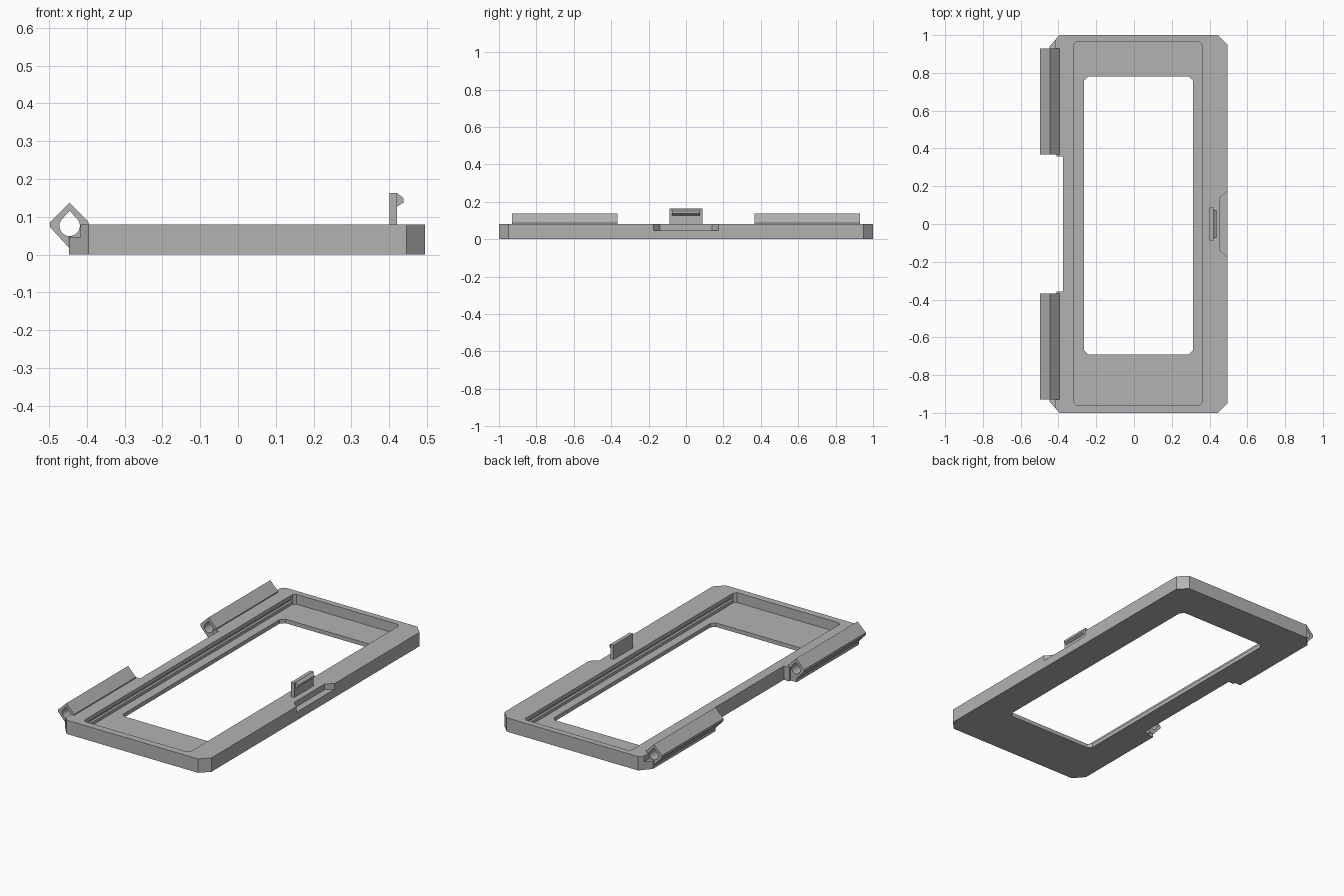
import bpy, bmesh, math

cube = bpy.data.objects.get("Cube")
if cube:
    bpy.data.objects.remove(cube, do_unlink=True)

grey = bpy.data.materials.new("plain grey")
grey.use_nodes = True
grey.diffuse_color = (0.45, 0.45, 0.45, 1)
for node in grey.node_tree.nodes:
    if node.type == 'BSDF_PRINCIPLED':
        node.inputs["Base Color"].default_value = grey.diffuse_color


def prism(name, profile, axis, low, high):
    """Extrude a closed 2D profile along z (profile in xy) or y (profile in xz)."""
    bm = bmesh.new()
    place = (lambda u, v: (u, v, low)) if axis == 'z' else (lambda u, v: (u, low, v))
    face = bm.faces.new([bm.verts.new(place(u, v)) for u, v in profile])
    top = bmesh.ops.extrude_face_region(bm, geom=[face])["geom"]
    step = (0, 0, high - low) if axis == 'z' else (0, high - low, 0)
    bmesh.ops.translate(bm, vec=step, verts=[g for g in top if isinstance(g, bmesh.types.BMVert)])
    bmesh.ops.recalc_face_normals(bm, faces=bm.faces)
    mesh = bpy.data.meshes.new(name)
    bm.to_mesh(mesh)
    bm.free()
    mesh.materials.append(grey)
    obj = bpy.data.objects.new(name, mesh)
    bpy.context.collection.objects.link(obj)
    return obj


def rectangle(x0, x1, y0, y1, c=0):
    """Rectangle outline, with corners cut by c."""
    if not c:
        return [(x0, y0), (x1, y0), (x1, y1), (x0, y1)]
    return [(x0 + c, y0), (x1 - c, y0), (x1, y0 + c), (x1, y1 - c),
            (x1 - c, y1), (x0 + c, y1), (x0, y1 - c), (x0, y0 + c)]


def combine(obj, others, operation):
    """Apply booleans and remove the helper objects."""
    for other in others:
        other.hide_render = True
        mod = obj.modifiers.new(other.name, 'BOOLEAN')
        mod.operation, mod.solver, mod.object = operation, 'EXACT', other
    graph = bpy.context.evaluated_depsgraph_get()
    graph.update()
    mesh = bpy.data.meshes.new_from_object(obj.evaluated_get(graph))
    obj.modifiers.clear()
    obj.data = mesh
    for other in others:
        bpy.data.objects.remove(other, do_unlink=True)


# Frame: cut corners, and a stepped gap between the two hinges
half = [(0.445, 1), (-0.395, 1), (-0.447, 0.94), (-0.447, 0.37),
        (-0.41, 0.37), (-0.41, 0.357), (-0.375, 0.357)]
outline = [(0.495, 0.95)] + half + [(x, -y) for x, y in reversed(half)] + [(0.495, -0.95)]
frame = prism("frame", outline, 'z', 0, 0.08)

cutters = [
    prism("recess", rectangle(-0.318, 0.36, -0.96, 0.965, 0.015), 'z', 0.023, 0.2),
    prism("window", rectangle(-0.265, 0.312, -0.69, 0.78, 0.022), 'z', -0.1, 0.1),
    prism("hinge_clearance", rectangle(-0.6, -0.416, -1.1, 1.1), 'z', 0.047, 0.2),
    prism("latch_notch", [(0.455, -0.14), (0.535, -0.21), (0.535, 0.21), (0.455, 0.14)],
          'z', 0.047, 0.2),
]
# Shallow grooves along the long inner walls
for x0, x1 in ((-0.332, -0.3), (0.34, 0.374)):
    cutters.append(prism("groove", rectangle(x0, x1, -0.945, 0.95), 'z', 0.04, 0.058))
combine(frame, cutters, 'DIFFERENCE')

# Hinges: pointed sleeves with a teardrop bore
sleeve = [(-0.445, 0.137), (-0.497, 0.086), (-0.497, 0.073), (-0.447, 0.018),
          (-0.395, 0.018), (-0.395, 0.086)]
arc = [math.radians(140 + 260 * i / 20) for i in range(21)]
bore = [(-0.445 + 0.027 * math.cos(a), 0.076 + 0.027 * math.sin(a)) for a in arc]
bore.append((-0.445, 0.116))
for name, low, high in (("front_hinge", -0.93, -0.367), ("back_hinge", 0.367, 0.93)):
    hinge = prism(name, sleeve, 'y', low, high)
    combine(hinge, [prism("bore", bore, 'y', low - 0.1, high + 0.1)], 'DIFFERENCE')

# Latch: upright tab with a bevelled catch
prism("latch_tab", rectangle(0.4, 0.421, 0.07, 0.163), 'y', -0.088, 0.088)
prism("latch_catch", [(0.42, 0.127), (0.437, 0.137), (0.437, 0.15), (0.42, 0.163)],
      'y', -0.075, 0.075)
